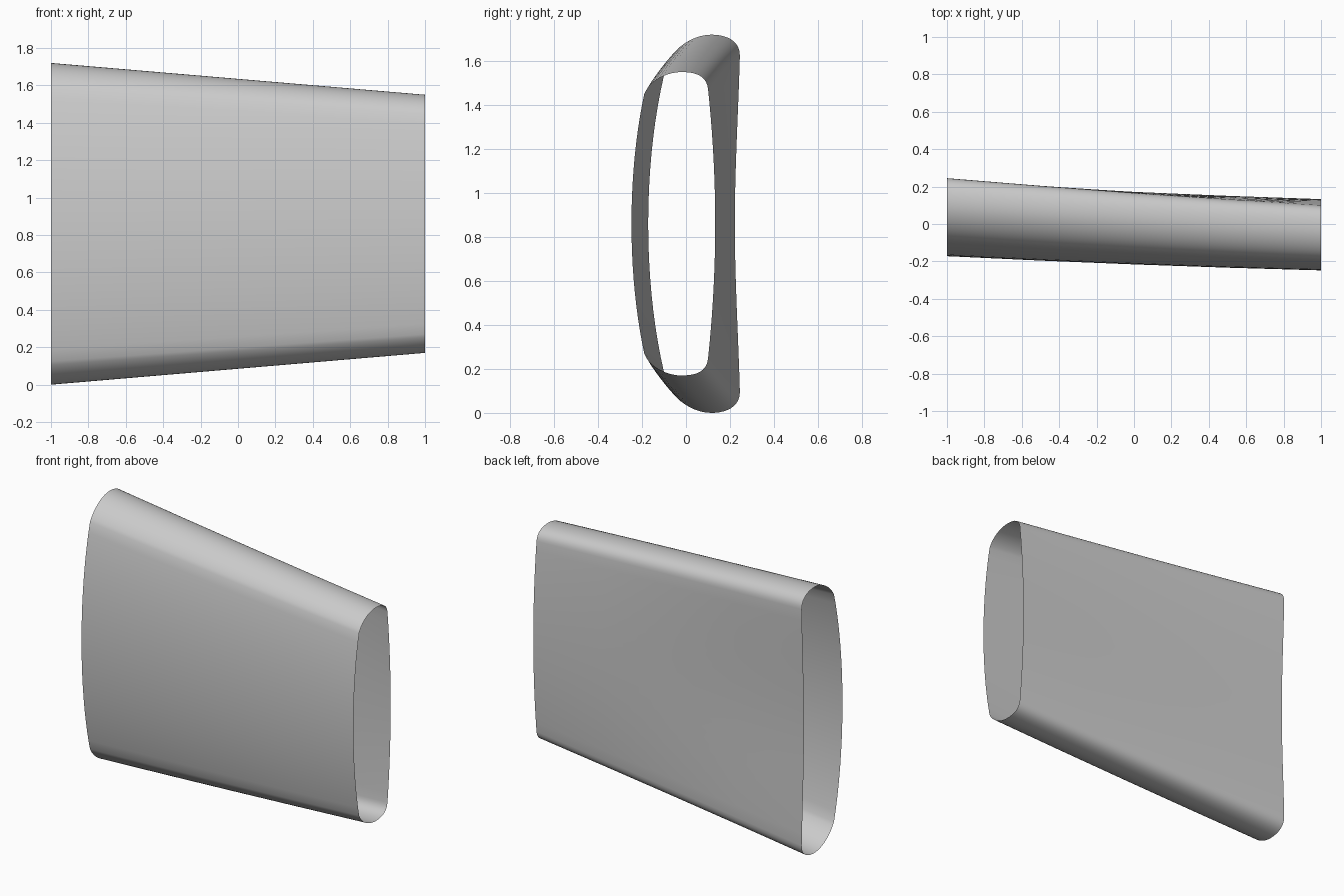
import bpy, bmesh
from mathutils import Vector

if "Cube" in bpy.data.objects:
    bpy.data.objects.remove(bpy.data.objects["Cube"])

MID_Z = 0.86
STEPS = 10

# Upper half of each end section as cubic bezier control points (y, height above middle):
# front face, front corner, back corner, back face
LEFT = [(-.172, 0), (-.172, .27), (-.14, .53), (-.085, .735), (-.05, .80), (.03, .86), (.115, .86),
        (.18, .86), (.245, .835), (.245, .765), (.238, .51), (.222, .26), (.222, 0)]
RIGHT = [(-.248, 0), (-.248, .21), (-.228, .41), (-.19, .59), (-.165, .65), (-.09, .69), (-.02, .69),
         (.05, .69), (.093, .67), (.10, .615), (.122, .41), (.133, .20), (.133, 0)]


def section(ctrl):
    """Sample the bezier chain, then mirror it below the middle to close the loop."""
    c = [Vector(p) for p in ctrl]
    pts = []
    for i in range(0, len(c) - 1, 3):
        a, b, d, e = c[i:i + 4]
        for k in range(STEPS):
            t = k / STEPS
            s = 1 - t
            pts.append(a * s**3 + b * 3 * s * s * t + d * 3 * s * t * t + e * t**3)
    pts.append(c[-1])
    return pts + [Vector((p.x, -p.y)) for p in reversed(pts[1:-1])]


left, right = section(LEFT), section(RIGHT)
bm = bmesh.new()

# Rings along the tapered sleeve, with a slight forward bow in the middle
rings = []
for x in (-1, -.5, 0, .5, 1):
    bow = -.006 * (1 - x * x)
    loop = [p.lerp(q, (x + 1) / 2) for p, q in zip(left, right)]
    rings.append([bm.verts.new((x, p.x + bow, MID_Z + p.y)) for p in loop])

n = len(left)
for r0, r1 in zip(rings, rings[1:]):
    for i in range(n):
        j = (i + 1) % n
        bm.faces.new((r0[i], r0[j], r1[j], r1[i]))
bmesh.ops.recalc_face_normals(bm, faces=bm.faces)
# Normals point away from the tube axis
bm.normal_update()
if sum(f.normal.z * (f.calc_center_median().z - MID_Z) for f in bm.faces) < 0:
    bmesh.ops.reverse_faces(bm, faces=bm.faces)

mesh = bpy.data.meshes.new("tapered_sleeve")
bm.to_mesh(mesh)
bm.free()
sleeve = bpy.data.objects.new("tapered_sleeve", mesh)
bpy.context.collection.objects.link(sleeve)
bpy.context.view_layer.objects.active = sleeve
sleeve.select_set(True)
bpy.ops.object.shade_smooth_by_angle()
